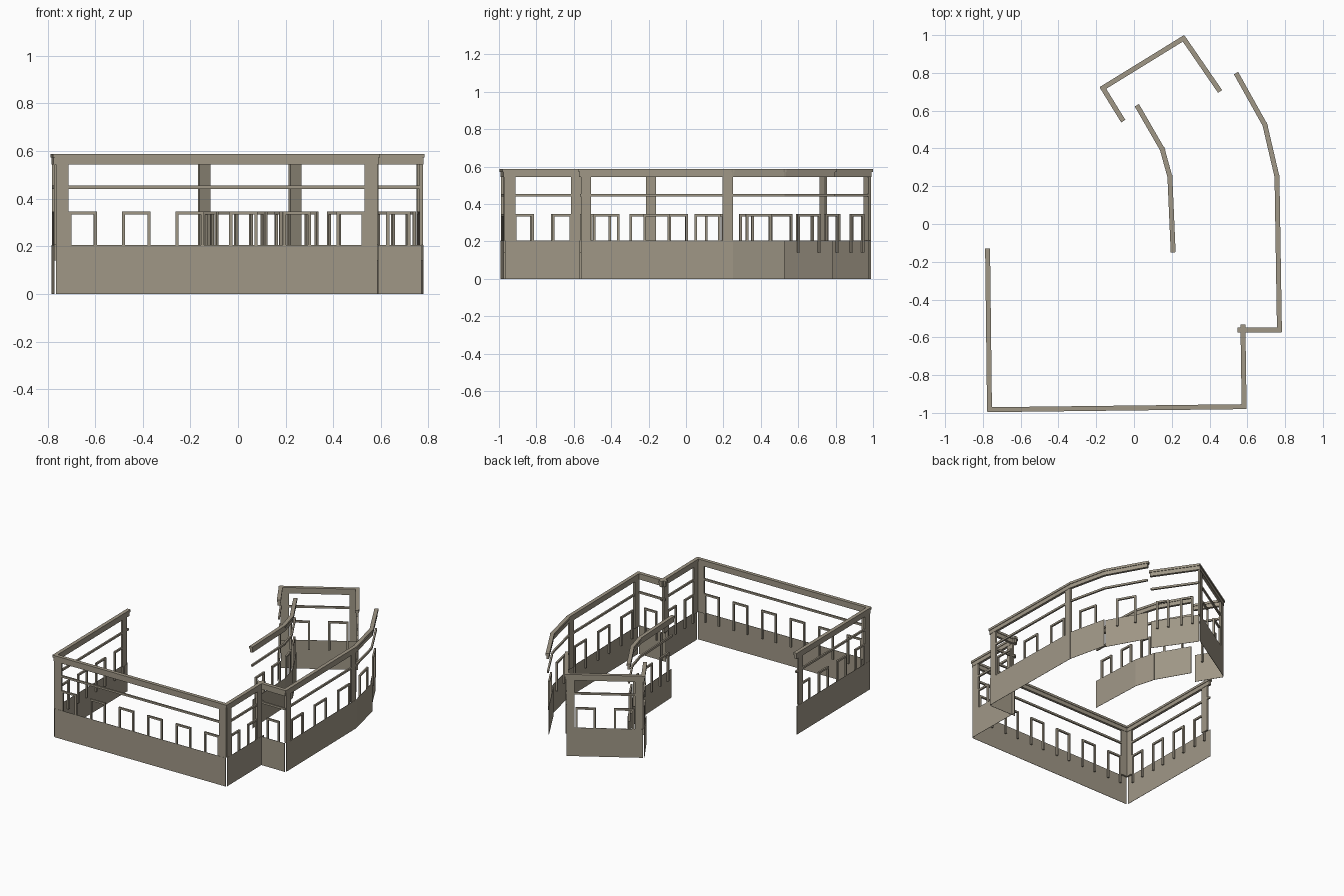
import bpy, bmesh
from mathutils import Vector

cube = bpy.data.objects.get("Cube")
if cube:
    bpy.data.objects.remove(cube, do_unlink=True)

# One stone colour for everything
stone = bpy.data.materials.new("warm_grey_stone")
stone.use_nodes = True
colour = (0.35, 0.31, 0.24, 1)
stone.diffuse_color = colour
bsdf = stone.node_tree.nodes["Principled BSDF"]
bsdf.inputs["Base Color"].default_value = colour
bsdf.inputs["Roughness"].default_value = 0.9

# Heights
SILL, LEG, HEAD = 0.205, 0.14, 0.347
RAIL = (0.441, 0.455)
BEAM = (0.544, 0.572)
CORNICE = (0.572, 0.588)
BAR = 0.013


def make_part(name, start, end, blocks):
    """Blocks are (s0, s1, t0, t1, z0, z1): along, across (left is inside), up."""
    a, b = Vector(start), Vector(end)
    along = (b - a).normalized()
    across = Vector((-along.y, along.x))
    bm = bmesh.new()
    for s0, s1, t0, t1, z0, z1 in blocks:
        ring = [a + along * s + across * t
                for s, t in ((s0, t0), (s1, t0), (s1, t1), (s0, t1))]
        low = [bm.verts.new((p.x, p.y, z0)) for p in ring]
        high = [bm.verts.new((p.x, p.y, z1)) for p in ring]
        bm.faces.new(low[::-1])
        bm.faces.new(high)
        for i in range(4):
            j = (i + 1) % 4
            bm.faces.new((low[i], low[j], high[j], high[i]))
    mesh = bpy.data.meshes.new(name)
    bm.to_mesh(mesh)
    bm.free()
    mesh.materials.append(stone)
    obj = bpy.data.objects.new(name, mesh)
    bpy.context.collection.objects.link(obj)


def build_wall(name, start, end, windows, posts=False, flip=False,
               lap=(0, 0), post_inset=0):
    length = (Vector(end) - Vector(start)).length
    s0, s1 = -lap[0], length + lap[1]

    # Low solid panel on the outer line, or the inner line when flipped
    t = 0.007 if flip else -0.007
    make_part(name + "_panel", start, end,
              [(s0, s1, t - 0.001, t + 0.001, 0, SILL)])

    # Window frames: two legs and a head
    pitch = length / windows
    width = min(0.53 * pitch, 0.14)
    frames = []
    for i in range(windows):
        left = (i + 0.5) * pitch - width / 2
        right = left + width
        for s in (left, right - BAR):
            frames.append((s, s + BAR, -0.006, 0.006, LEG, HEAD - BAR))
        frames.append((left, right, -0.006, 0.006, HEAD - BAR, HEAD))
    make_part(name + "_window_frames", start, end, frames)

    # Thin rail, beam and cornice
    make_part(name + "_rail", start, end, [(s0, s1, -0.006, 0.006, *RAIL)])
    make_part(name + "_beam", start, end,
              [(s0 - 0.004, s1 + 0.004, -0.009, 0.009, *BEAM)])
    make_part(name + "_cornice", start, end,
              [(s0 - 0.01, s1 + 0.01, -0.013, 0.013, *CORNICE)])

    # Flat posts at both ends
    if posts:
        w = 0.054
        make_part(name + "_posts", start, end,
                  [(s, s + w, -0.007, 0.007, SILL, BEAM[0])
                   for s in (post_inset, length - w)])


# Outer wall, counter-clockwise from the open right-hand end
build_wall("right_wall", (-0.775, -0.14), (-0.765, -0.983), 4, True, post_inset=0.02)
build_wall("front_wall", (-0.765, -0.983), (0.585, -0.967), 6, True)
build_wall("step_side_wall", (0.583, -0.967), (0.577, -0.562), 2, True, lap=(0, 0.02))
build_wall("step_front_wall", (0.577, -0.562), (0.77, -0.562), 1, lap=(0.02, 0))
build_wall("left_wall", (0.77, -0.562), (0.757, 0.25), 3, True)
build_wall("left_bend_wall", (0.757, 0.25), (0.693, 0.525), 1)
build_wall("left_end_wall", (0.693, 0.525), (0.545, 0.79), 1, flip=True)

# Back bay
build_wall("bay_left_wall", (0.45, 0.71), (0.262, 0.983), 2, flip=True)
build_wall("bay_back_wall", (0.262, 0.983), (-0.165, 0.72), 2, True)
build_wall("bay_right_wall", (-0.165, 0.72), (-0.062, 0.553), 1)

# Inner curved wall
build_wall("inner_front_wall", (0.207, -0.14), (0.19, 0.25), 2)
build_wall("inner_bend_wall", (0.19, 0.25), (0.15, 0.395), 1)
build_wall("inner_back_wall", (0.15, 0.395), (0.02, 0.62), 1)
